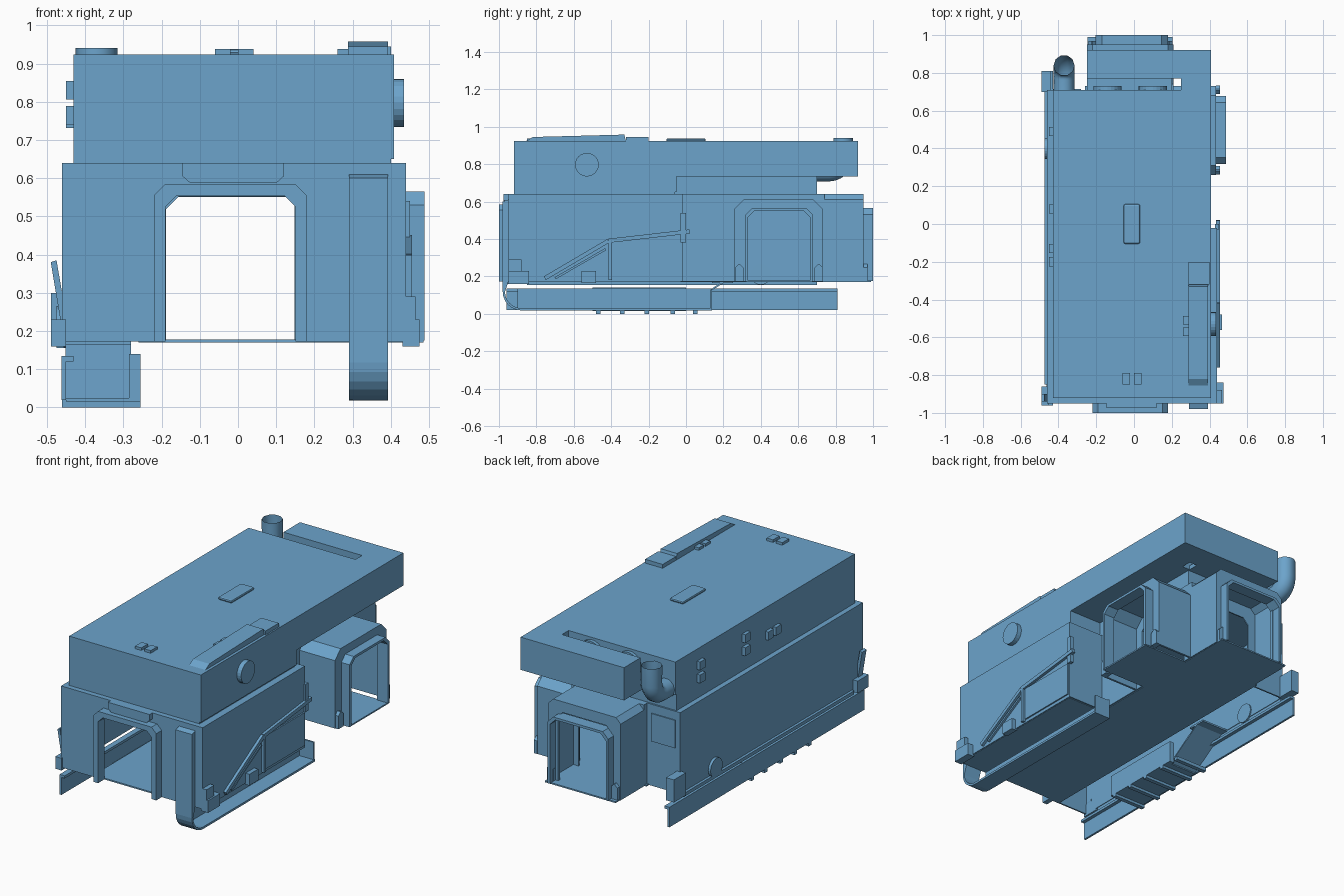
import bpy, bmesh, math
from mathutils import Vector

old = bpy.data.objects.get("Cube")
if old:
    bpy.data.objects.remove(old, do_unlink=True)

blue = bpy.data.materials.new("steel blue")
blue.use_nodes = True
BLUE = (0.15, 0.37, 0.60, 1)
blue.diffuse_color = BLUE
blue.node_tree.nodes["Principled BSDF"].inputs["Base Color"].default_value = BLUE


def finish(name, bm):
    bmesh.ops.recalc_face_normals(bm, faces=bm.faces)
    me = bpy.data.meshes.new(name)
    bm.to_mesh(me)
    bm.free()
    me.materials.append(blue)
    ob = bpy.data.objects.new(name, me)
    bpy.context.scene.collection.objects.link(ob)
    return ob


def prism(name, pts, axis, lo, hi, open_start=False):
    """Extrude a 2D outline along an axis; outline order is xy, xz or yz."""
    place = {"x": lambda p: (lo, p[0], p[1]),
             "y": lambda p: (p[0], lo, p[1]),
             "z": lambda p: (p[0], p[1], lo)}[axis]
    bm = bmesh.new()
    face = bm.faces.new([bm.verts.new(place(p)) for p in pts])
    res = bmesh.ops.extrude_face_region(bm, geom=[face], use_keep_orig=True)
    step = Vector([(hi - lo) * (axis == a) for a in "xyz"])
    bmesh.ops.translate(bm, vec=step, verts=[v for v in res["geom"] if isinstance(v, bmesh.types.BMVert)])
    if open_start:
        bmesh.ops.delete(bm, geom=[face], context="FACES")
    return finish(name, bm)


def box(name, x0, x1, y0, y1, z0, z1):
    return prism(name, [(x0, y0), (x1, y0), (x1, y1), (x0, y1)], "z", z0, z1)


def arch(a0, a1, z0, z1, c):
    """Doorway outline with chamfered top corners."""
    return [(a0, z0), (a1, z0), (a1, z1 - c), (a1 - c, z1), (a0 + c, z1), (a0, z1 - c)]


def ring(a0, a1, z0, z1, c, t):
    """Doorway band of thickness t, open at the bottom."""
    out = arch(a0, a1, z0, z1, c)
    inn = arch(a0 + t, a1 - t, z0, z1 - t, c)
    return out[1:] + out[:1] + inn[:1] + inn[:0:-1]


def disc(name, axis, centre, r, depth, n=24):
    bm = bmesh.new()
    bmesh.ops.create_cone(bm, cap_ends=True, segments=n, radius1=r, radius2=r, depth=depth)
    rot = Vector((0, 0, 1)).rotation_difference(Vector([float(axis == a) for a in "xyz"]))
    bmesh.ops.rotate(bm, verts=bm.verts, cent=(0, 0, 0), matrix=rot.to_matrix())
    bmesh.ops.translate(bm, verts=bm.verts, vec=centre)
    return finish(name, bm)


def cut(ob, cutter):
    mod = ob.modifiers.new("opening", "BOOLEAN")
    mod.operation = "DIFFERENCE"
    mod.solver = "EXACT"
    mod.object = cutter
    cutter.hide_render = True
    cutter.hide_viewport = True
    cutter.display_type = "WIRE"


def strip(name, pts, x0, x1, w):
    """Flat bars in the yz plane joining the points."""
    for (y0, z0), (y1, z1) in zip(pts, pts[1:]):
        n = Vector((z0 - z1, y1 - y0)).normalized() * w / 2
        prism(name, [(y0 + n.x, z0 + n.y), (y1 + n.x, z1 + n.y),
                     (y1 - n.x, z1 - n.y), (y0 - n.x, z0 - n.y)], "x", x0, x1)


# Hollow lower body, stepped in at the rear
plan = [(-.46, -.95), (.44, -.95), (.44, -.02), (.21, -.02), (.21, .74),
        (-.25, .74), (-.25, .71), (-.46, .71)]
body = prism("lower_body", plan, "z", .172, .64, open_start=True)
shell = body.modifiers.new("wall", "SOLIDIFY")
shell.thickness = .012
shell.offset = -1
cut(body, prism("through_cutter", arch(-.19, .165, .1, .552, .035), "y", -1.2, 1.2))
cut(body, prism("side_cutter", arch(.32, .675, .1, .552, .035), "x", .15, .6))
box("floor", -.26, .435, -.94, -.03, .17, .178)
box("rear_floor", -.26, .2, -.03, .73, .17, .178)

# Vestibules and door frames
prism("rear_vestibule", ring(-.25, .21, .172, .64, .03, .012), "y", .74, .95)
prism("side_vestibule", ring(.26, .73, .172, .612, .05, .012), "x", .21, .435)
prism("rear_vestibule_end", ring(-.245, .205, .172, .635, .03, .057), "y", .935, .95)
prism("side_vestibule_end", ring(.265, .725, .172, .607, .04, .056), "x", .42, .435)
prism("front_door_frame", ring(-.22, .18, .172, .585, .03, .03), "y", -1, -.95)
prism("rear_door_frame", ring(-.205, .18, .175, .565, .035, .014), "y", .93, 1)
prism("side_door_frame", ring(.318, .678, .175, .565, .035, .014), "x", .42, .488)
box("rear_vestibule_floor", -.245, .205, .73, .99, .17, .178)
box("side_vestibule_floor", .2, .485, .32, .675, .17, .178)
prism("front_canopy", [(-.145, .64), (-.145, .605), (-.125, .587), (.1, .587), (.12, .605), (.12, .64)],
      "y", -.975, -.95)
for y in (.285, .71):
    prism("side_buffer", arch(y - .022, y + .022, .172, .265, .018), "x", .435, .455)
for x in (-.222, .185):
    prism("rear_buffer", arch(x - .02, x + .02, .172, .265, .018), "y", .95, .97)

# Upper housing, with a rear overhang and slot
prism("upper_housing", [(-.92, .65), (-.05, .65), (-.05, .735), (.71, .735), (.71, .923), (-.92, .923)],
      "x", -.43, .408)
prism("housing_seam", [(-.43, -.92), (.4, -.92), (.4, -.06), (.2, -.06), (.2, .7), (-.43, .7)], "z", .63, .74)
prism("rear_overhang", [(.25, .71), (.408, .71), (.408, .92), (-.25, .92), (-.25, .77), (.25, .77)],
      "z", .735, .923)
box("slot_floor", -.25, .2, .705, .775, .735, .76)
for x in (-.14, .1):
    disc("fan", "y", (x, .715, .835), .075, .03)

# Exhaust elbow, open at the top
curve = bpy.data.curves.new("exhaust_path", "CURVE")
curve.dimensions = "3D"
curve.bevel_depth = .055
curve.bevel_resolution = 3
path = [(-.37, .68, .76)]
path += [(-.37, .765 + .075 * math.sin(a), .835 - .075 * math.cos(a)) for a in [i * math.pi / 12 for i in range(7)]]
path += [(-.37, .84, .94)]
sp = curve.splines.new("POLY")
sp.points.add(len(path) - 1)
for p, co in zip(sp.points, path):
    p.co = (*co, 1)
curve.materials.append(blue)
pipe = bpy.data.objects.new("exhaust_pipe", curve)
bpy.context.scene.collection.objects.link(pipe)

# Roof fittings
hatch = box("roof_hatch", -.055, .032, -.105, .105, .92, .938)
bev = hatch.modifiers.new("round", "BEVEL")
bev.width = .02
bev.segments = 2
prism("roof_duct", [(-.86, .92), (-.82, .945), (-.33, .958), (-.32, .92)], "x", .288, .392)
box("roof_duct_end", .288, .4, -.32, -.2, .92, .945)
for x in (-.04, .02):
    box("roof_clip", x - .02, x + .02, -.85, -.79, .92, .938)
for y in (-.57, -.51):
    box("duct_clip", .26, .29, y - .022, y + .022, .92, .938)
disc("side_port", "x", (.42, -.53, .797), .063, .03)
for y, z in ((.49, .83), (.49, .755), (.08, .83), (.08, .755), (-.13, .765), (-.2, .765)):
    box("side_clip", -.45, -.42, y - .024, y + .024, z - .024, z + .024)

# Left skid: upright strap curving into a tray
outer = [(-.98, .6)] + [(-.88 - .1 * math.cos(a), .118 - .1 * math.sin(a))
                        for a in [i * math.pi / 12 for i in range(7)]] + [(.14, .018)]
inner = [(.14, .03)] + [(-.88 - .088 * math.cos(a), .118 - .088 * math.sin(a))
                        for a in [i * math.pi / 12 for i in range(6, -1, -1)]] + [(-.95, .17), (-.95, .61)]
prism("left_skid", outer + inner, "x", .29, .393)
box("left_skid_wall", .29, .3, -.9, .14, .02, .135)
box("left_skid_end", .29, .39, .13, .14, .02, .13)

# Left side railing, panel and boxes
strip("left_rail", [(-.755, .19), (-.415, .39), (.02, .44)], .435, .456, .022)
strip("left_rail_post", [(-.405, .38), (-.405, .18)], .435, .456, .018)
strip("left_lower_rail", [(-.70, .19), (-.43, .345)], .435, .452, .012)
box("left_panel", .44, .448, -.39, -.03, .19, .38)
box("left_step_box", .43, .475, -.95, -.84, .16, .23)
box("left_step_post", .43, .465, -.95, -.88, .23, .29)
box("left_latch", .43, .465, -.56, -.48, .165, .23)
box("left_hinge", .43, .45, -.03, .0, .38, .54)

# Right track, with steps and a ramp
box("right_track_wall", -.462, -.45, -.96, .81, .02, .135)
box("right_track_lip", -.45, -.43, -.96, .81, .12, .135)
box("right_track_plate", -.45, -.27, -.5, -.02, .015, .025)
prism("right_ramp", [(-.03, .015), (.2, .165), (.2, .175), (-.03, .025)], "x", -.452, -.28)
box("ramp_head", -.452, -.28, .14, .25, .165, .175)
for y in (-.47, -.34, -.21, -.07, .05):
    box("track_step", -.46, -.255, y - .012, y + .012, 0, .02)
box("right_track_side", -.285, -.255, -.5, .0, .015, .14)

# Right side fittings
disc("right_wheel", "x", (-.46, .4, .21), .055, .03)
box("right_rear_box", -.49, -.44, .7, .81, .17, .3)
box("right_front_box", -.49, -.45, -.96, -.86, .16, .23)
prism("right_front_lever", [(-.46, .2), (-.49, .38), (-.475, .385), (-.45, .24)], "y", -.94, -.9)
box("right_gutter", -.475, -.455, -.85, .7, .155, .175)
box("rear_window", -.43, -.28, .708, .716, .43, .59)
